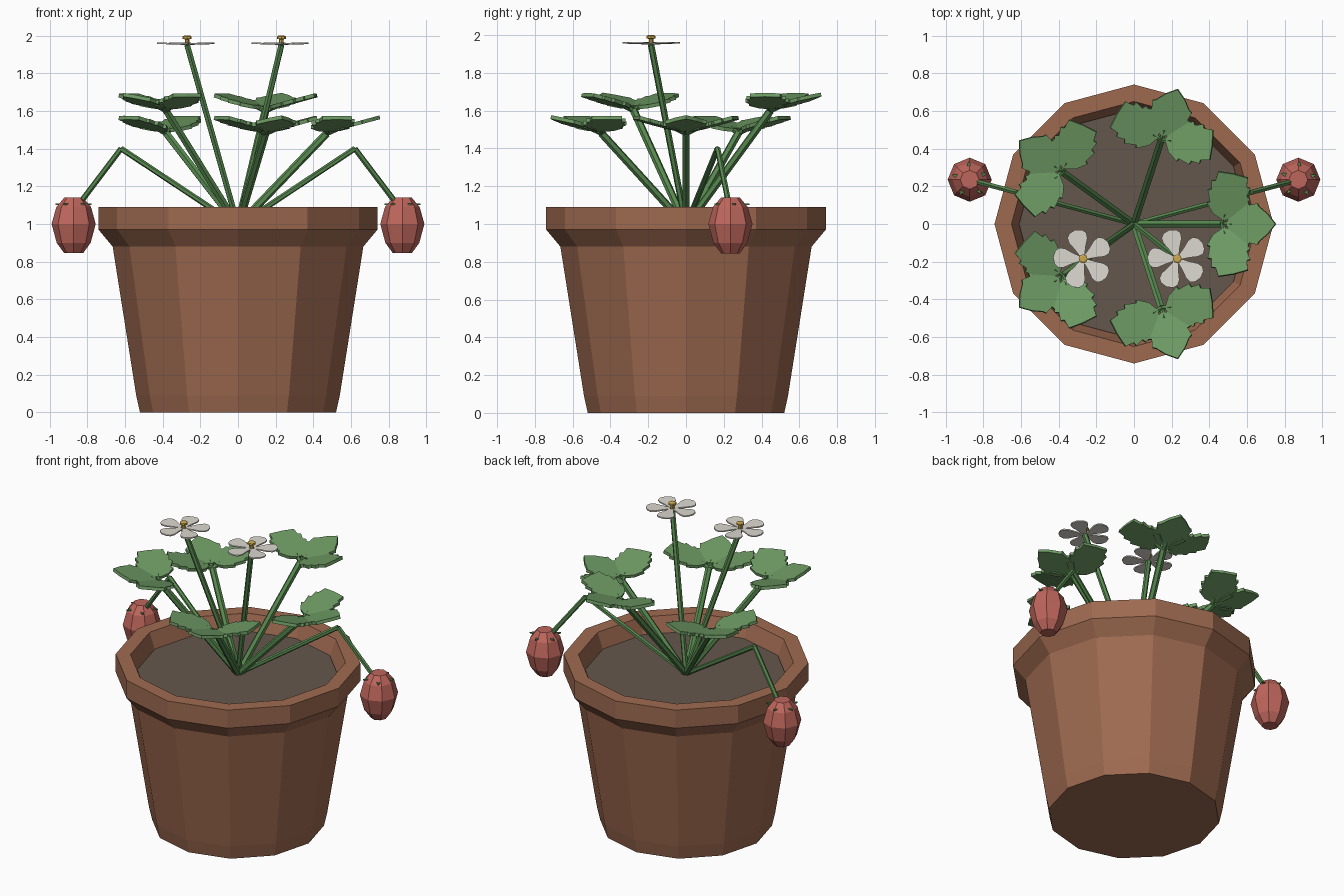
import bpy, bmesh
from math import cos, sin, pi, radians, atan2
from mathutils import Vector, Matrix

if "Cube" in bpy.data.objects:
    bpy.data.objects.remove(bpy.data.objects["Cube"])


def material(name, r, g, b):
    m = bpy.data.materials.new(name)
    lin = lambda c: ((c / 255 + 0.055) / 1.055) ** 2.4
    m.diffuse_color = (lin(r), lin(g), lin(b), 1)
    m.use_nodes = True
    m.node_tree.nodes["Principled BSDF"].inputs["Base Color"].default_value = m.diffuse_color
    return m


TERRACOTTA = material("terracotta", 158, 106, 80)
SOIL = material("soil", 100, 87, 76)
STEM = material("stem_green", 88, 138, 80)
LEAF = material("leaf_green", 110, 155, 100)
PETAL = material("petal_white", 220, 217, 208)
YELLOW = material("pollen_yellow", 205, 170, 75)
BERRY = material("berry_red", 190, 102, 92)


def finish(bm, name, mat):
    bmesh.ops.recalc_face_normals(bm, faces=bm.faces)
    mesh = bpy.data.meshes.new(name)
    bm.to_mesh(mesh)
    bm.free()
    mesh.materials.append(mat)
    ob = bpy.data.objects.new(name, mesh)
    bpy.context.collection.objects.link(ob)
    return ob


def lathe(name, profile, sides, mat, loc=(0, 0, 0)):
    """Revolve an (r, z) profile, closing both ends with a flat cap."""
    bm = bmesh.new()
    rings = [[bm.verts.new((loc[0] + r * cos(2 * pi * i / sides),
                            loc[1] + r * sin(2 * pi * i / sides), loc[2] + z))
              for i in range(sides)] for r, z in profile]
    for a, b in zip(rings, rings[1:]):
        for i in range(sides):
            j = (i + 1) % sides
            bm.faces.new((a[i], a[j], b[j], b[i]))
    bm.faces.new(rings[0])
    bm.faces.new(rings[-1])
    return finish(bm, name, mat)


def rods(name, paths, radius, mat, sides=6):
    """Straight prisms along each path's segments."""
    bm = bmesh.new()
    for path in paths:
        for p, q in zip(path, path[1:]):
            p, q = Vector(p), Vector(q)
            d = q - p
            m = Matrix.Translation((p + q) / 2) @ d.to_track_quat('Z', 'Y').to_matrix().to_4x4()
            bmesh.ops.create_cone(bm, cap_ends=True, segments=sides, radius1=radius,
                                  radius2=radius, depth=d.length, matrix=m)
    return finish(bm, name, mat)


def add_plate(bm, half, thick, matrix):
    """Symmetric flat plate from a half outline of (along, across) points."""
    outline = half + [(u, -v) for u, v in reversed(half) if v > 0]
    vs = [bm.verts.new((u, v, 0)) for u, v in outline]
    face = bm.faces.new(vs)
    ext = bmesh.ops.extrude_face_region(bm, geom=[face])
    top = [g for g in ext["geom"] if isinstance(g, bmesh.types.BMVert)]
    bmesh.ops.translate(bm, verts=top, vec=(0, 0, thick))
    bmesh.ops.transform(bm, matrix=matrix, verts=vs + top)


def place(loc, yaw, pitch):
    return (Matrix.Translation(loc) @ Matrix.Rotation(yaw, 4, 'Z')
            @ Matrix.Rotation(-pitch, 4, 'Y'))


# Pot and soil
lathe("pot", [(0.52, 0), (0.54, 0.09), (0.665, 0.88), (0.74, 0.97), (0.74, 1.09),
              (0.65, 1.09), (0.60, 0.95)], 12, TERRACOTTA)
lathe("soil", [(0.60, 0.94), (0.61, 0.99)], 12, SOIL)
BASE = (0, 0, 0.99)

# Five leaves, each with three toothed leaflets that rise outwards
MIDDLE = [(0.03, 0.012), (0.05, 0.06), (0.10, 0.105), (0.11, 0.09), (0.145, 0.12),
          (0.15, 0.10), (0.195, 0.11), (0.205, 0.092), (0.25, 0.055), (0.295, 0)]
SIDE = [(0.03, 0.012), (0.05, 0.06), (0.10, 0.105), (0.11, 0.09), (0.17, 0.115),
        (0.18, 0.095), (0.225, 0.105), (0.23, 0.085), (0.28, 0.08), (0.285, 0)]
for i in range(5):
    a = 2 * pi * i / 5
    tip = Vector((0.47 * cos(a), 0.47 * sin(a), 1.48 + 0.12 * (i % 2)))
    rods(f"leaf_stem_{i + 1}", [[BASE, tip]], 0.021, STEM)
    bm = bmesh.new()
    stalks = []
    for turn, half in ((0, MIDDLE), (78, SIDE), (-78, SIDE)):
        m = place(tip, a + radians(turn), radians(15))
        add_plate(bm, half, 0.02, m)
        stalks.append([tip, m @ Vector((0.06, 0, 0.01))])
    finish(bm, f"leaf_{i + 1}", LEAF)
    rods(f"leaflet_stalks_{i + 1}", stalks, 0.014, STEM)

# Two flowers on tall stems
PETAL_HALF = [(0.015, 0.012), (0.06, 0.03), (0.10, 0.05), (0.13, 0.052),
              (0.15, 0.035), (0.16, 0)]
for n, x in (("left", -0.27), ("right", 0.23)):
    head = (x, -0.185, 1.95)
    rods(f"flower_stem_{n}", [[BASE, head]], 0.017, STEM)
    bm = bmesh.new()
    for k in range(5):
        add_plate(bm, PETAL_HALF, 0.008, place(head, radians(33 + 72 * k), radians(2)))
    finish(bm, f"petals_{n}", PETAL)
    lathe(f"flower_centre_{n}", [(0.012, 0), (0.012, 0.03), (0.024, 0.033),
                                 (0.024, 0.045), (0.015, 0.05)], 8, YELLOW, head)

# Two hanging berries on bent stems
for n, s in (("left", -1), ("right", 1)):
    a = atan2(0.235, s * 0.872)
    elbow = (s * 0.62, 0.167, 1.40)
    rods(f"berry_stem_{n}", [[BASE, elbow, (s * 0.855, 0.23, 1.09)]], 0.015, STEM)
    centre = (s * 0.872, 0.235, 0)
    lathe(f"berry_{n}", [(0.05, 0.845), (0.09, 0.90), (0.117, 1.0), (0.092, 1.09),
                         (0.05, 1.14)], 8, BERRY, centre)
    bm = bmesh.new()
    for k in range(5):
        add_plate(bm, [(0.0, 0.015), (0.05, 0.02), (0.10, 0)], 0.008,
                  place((centre[0], centre[1], 1.10), a + 2 * pi * k / 5, 0))
    finish(bm, f"berry_calyx_{n}", STEM)
